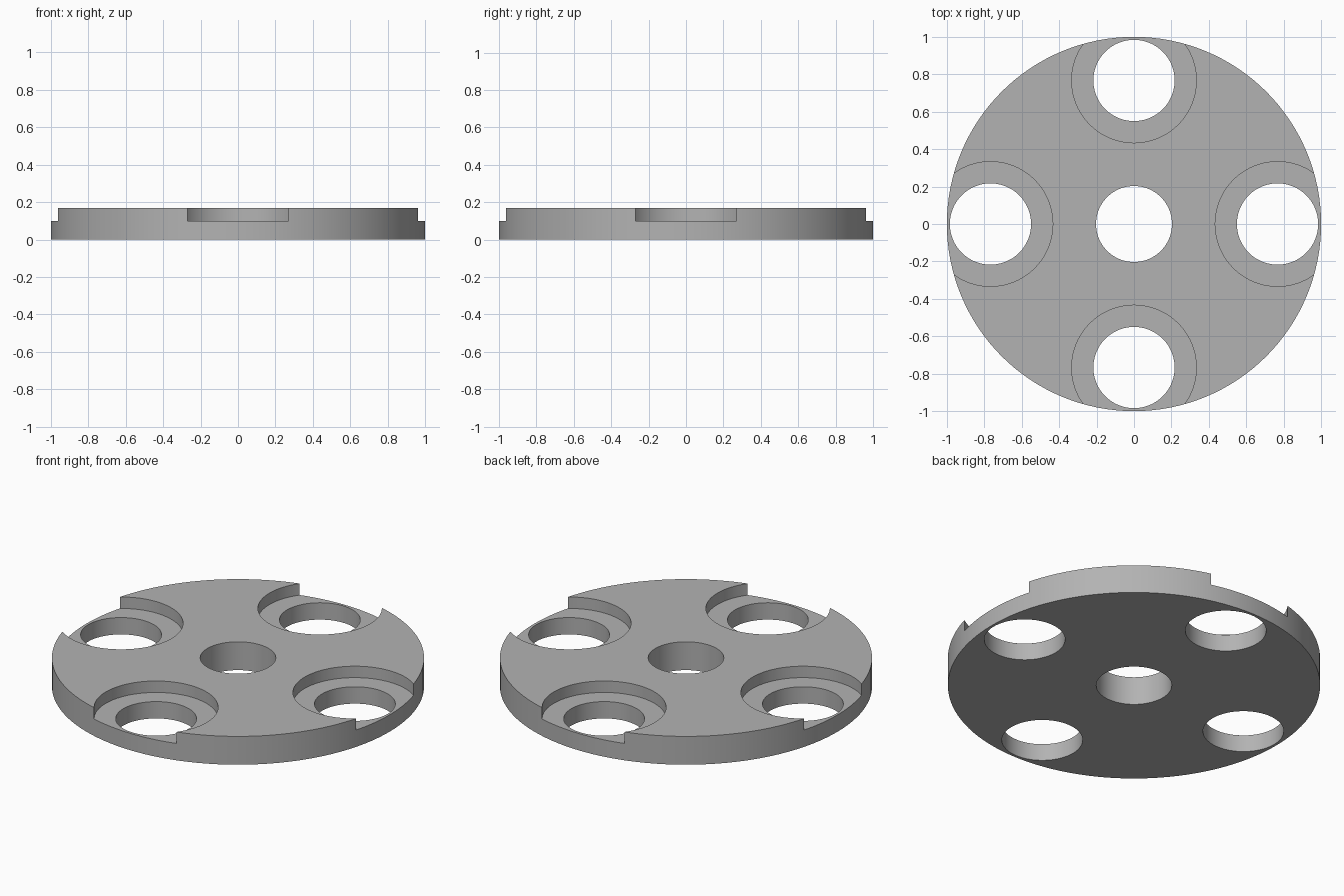
import bpy
from math import cos, sin, pi, radians

default_cube = bpy.data.objects.get("Cube")
if default_cube:
    bpy.data.objects.remove(default_cube, do_unlink=True)

HEIGHT = 0.168        # plate thickness
POCKET_FLOOR = 0.1    # level of the recessed seats
PITCH = 0.767         # distance of the outer holes from the centre

grey = bpy.data.materials.new("plain_grey")
grey.use_nodes = True
colour = (0.45, 0.45, 0.45, 1)
grey.diffuse_color = colour
grey.node_tree.nodes["Principled BSDF"].inputs["Base Color"].default_value = colour


def cylinder(name, radius, bottom, top, x=0, y=0):
    bpy.ops.mesh.primitive_cylinder_add(
        vertices=128, radius=radius, depth=top - bottom,
        location=(x, y, (bottom + top) / 2))
    obj = bpy.context.object
    obj.name = name
    obj.data.materials.append(grey)
    return obj


def cut(target, cutter):
    mod = target.modifiers.new(cutter.name, 'BOOLEAN')
    mod.operation = 'DIFFERENCE'
    mod.solver = 'EXACT'
    mod.object = cutter
    bpy.context.view_layer.objects.active = target
    bpy.ops.object.modifier_apply(modifier=mod.name)
    bpy.data.objects.remove(cutter, do_unlink=True)


# Round plate with a central bore
plate = cylinder("round_plate", 1, 0, HEIGHT)
cut(plate, cylinder("centre_bore", 0.203, -0.1, 0.3))

# Four seats open to the rim, each with a through hole
for i in range(4):
    x, y = PITCH * cos(i * pi / 2), PITCH * sin(i * pi / 2)
    cut(plate, cylinder("seat_cutter", 0.333, POCKET_FLOOR, 0.3, x, y))
    cut(plate, cylinder("hole_cutter", 0.217, -0.1, 0.3, x, y))

# Smooth walls with crisp rims
bpy.ops.object.select_all(action='DESELECT')
plate.select_set(True)
bpy.context.view_layer.objects.active = plate
bpy.ops.object.shade_smooth_by_angle(angle=radians(30))
